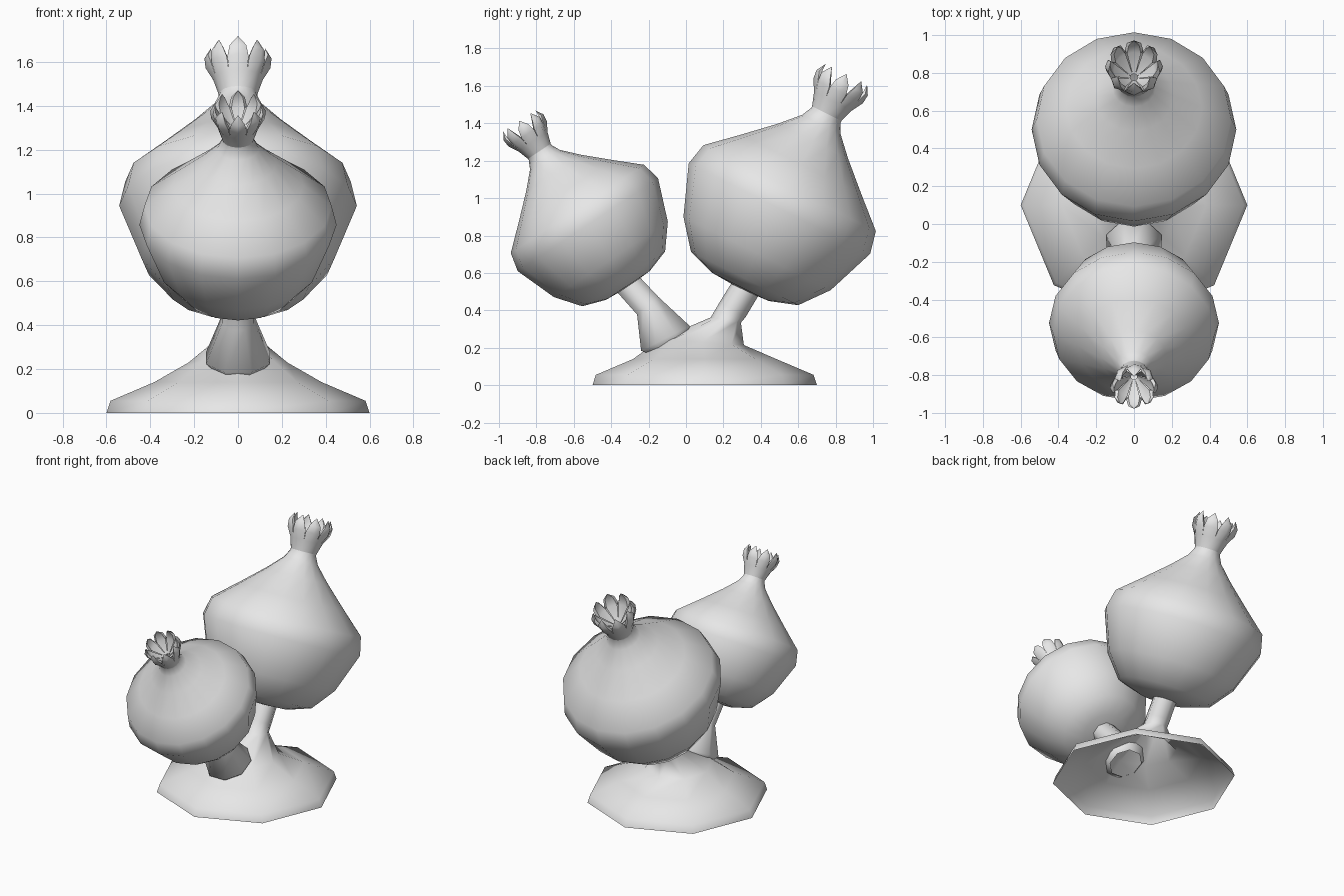
import bpy, bmesh, math
from mathutils import Vector, Matrix

if "Cube" in bpy.data.objects:
    bpy.data.objects.remove(bpy.data.objects["Cube"])

mat = bpy.data.materials.new("plain_grey")
mat.diffuse_color = (0.8, 0.8, 0.8, 1)
mat.use_nodes = True
mat.node_tree.nodes["Principled BSDF"].inputs["Base Color"].default_value = mat.diffuse_color


def finish(name, bm, angle=60, matrix=None, flip_check=True):
    bmesh.ops.remove_doubles(bm, verts=bm.verts, dist=0.0005)
    if flip_check:
        bmesh.ops.recalc_face_normals(bm, faces=bm.faces)
    if matrix:
        bm.transform(matrix)
    me = bpy.data.meshes.new(name)
    bm.to_mesh(me)
    bm.free()
    me.materials.append(mat)
    ob = bpy.data.objects.new(name, me)
    bpy.context.collection.objects.link(ob)
    bpy.ops.object.select_all(action='DESELECT')
    bpy.context.view_layer.objects.active = ob
    ob.select_set(True)
    bpy.ops.object.shade_smooth_by_angle(angle=math.radians(angle))
    return ob


def loft(bm, rings, n, phase=0.0):
    """Skin rings given as (y, z, radius, tilt towards +y in degrees)."""
    rows = []
    for y, z, r, tilt in rings:
        m = Matrix.Translation((0, y, z)) @ Matrix.Rotation(-math.radians(tilt), 4, 'X')
        rows.append([bm.verts.new(m @ Vector((r * math.sin(t), r * math.cos(t), 0)))
                     for t in (2 * math.pi * (k + phase) / n for k in range(n))])
    for a, b in zip(rows, rows[1:]):
        for k in range(n):
            j = (k + 1) % n
            bm.faces.new((a[j], a[k], b[k], b[j]))
    return rows


# Fruit body profile: (radius, height along the axis)
BODY = [(0.17, -.48), (0.32, -.43), (0.44, -.28), (0.542, -.012), (0.515, .11),
        (0.36, .25), (0.21, .39), (0.115, .49), (0.088, .545), (0.088, .575)]
# Petal rows: (height, radius, share of the petal's half width, edge radius factor)
PETAL = [(.555, .088, 1, 1), (.63, .113, 1, .97), (.69, .148, .97, .88),
         (.74, .153, .68, .93), (.79, .124, .04, 1),
         (.745, .128, .55, .98), (.69, .108, .9, .98), (.61, .02, 1, 1)]


def fruit(label, y, z, scale, tilt):
    m = (Matrix.Translation((0, y, z)) @ Matrix.Rotation(-math.radians(tilt), 4, 'X')
         @ Matrix.Scale(scale, 4))
    # round body with tapering neck
    bm = bmesh.new()
    rows = loft(bm, [(0, a, r, 0) for r, a in BODY], 16)
    tip = bm.verts.new((0, 0, -.49))
    for k in range(16):
        bm.faces.new((tip, rows[0][k], rows[0][(k + 1) % 16]))
    finish(label + "_body", bm, 60, m)
    # crown of eight pointed petals
    bm = bmesh.new()
    half = math.pi / 8
    for p in range(8):
        grid = []
        for a, r, w, edge in PETAL:
            row = []
            for c in (-1, 0, 1):
                t = p * 2 * half + c * w * half
                rr = r * (edge if c else 1)
                row.append(bm.verts.new((rr * math.sin(t), rr * math.cos(t), a)))
            grid.append(row)
        for a, b in zip(grid, grid[1:]):
            for c in (0, 1):
                bm.faces.new((a[c + 1], a[c], b[c], b[c + 1]))
        # petal side walls
        for c in (0, 2):
            g = [row[c] for row in grid]
            for loop in ((g[2], g[3], g[5], g[6]), (g[3], g[4], g[5])):
                bm.faces.new(loop if c == 0 else loop[::-1])
    finish(label + "_crown", bm, 50, m, False)


fruit("large_fruit", 0.505, 0.955, 1.0, 26.5)
fruit("small_fruit", -0.53, 0.866, 0.83, -33.5)

# hollow octagonal foot drawn up into the rear stem
bm = bmesh.new()
loft(bm, [(.1, 0, .6, 0), (.1, .055, .582, 0), (.1, .14, .382, 0),
          (.085, .23, .225, 4), (.213, .348, .082, 10), (.25, .405, .08, 30),
          (.4, .65, .078, 31)], 8)
finish("foot_and_rear_stem", bm, 62, None, False)

# flared front branch, open underneath
bm = bmesh.new()
loft(bm, [(-.085, .205, .11, -27), (-.11, .25, .158, -27), (-.205, .425, .08, -40),
          (-.42, .66, .075, -43)], 8, 0.5)
finish("front_stem", bm, 62, None, False)
